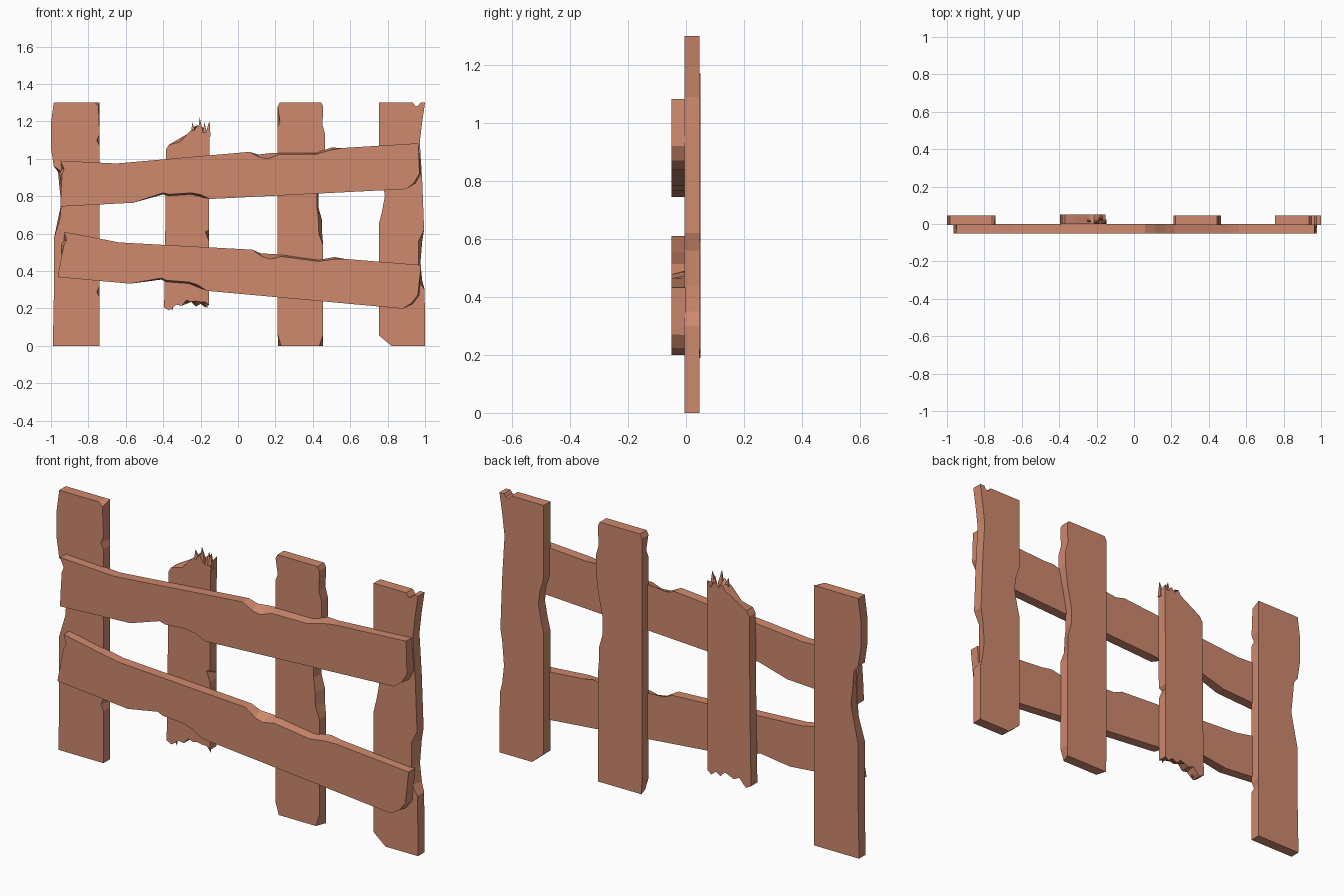
import bpy, bmesh, math
from mathutils import Matrix, Vector

wood = bpy.data.materials.new("wood")
wood.diffuse_color = (0.62, 0.25, 0.155, 1)


def finish(name, bm):
    bmesh.ops.recalc_face_normals(bm, faces=bm.faces)
    me = bpy.data.meshes.new(name)
    bm.to_mesh(me)
    bm.free()
    me.materials.append(wood)
    ob = bpy.data.objects.new(name, me)
    bpy.context.collection.objects.link(ob)
    return ob


def add_plank(bm, outline, y0, y1):
    """Extrude an (x, z) outline; optional (dx, dz) shifts the front edge to make chips."""
    pts = [p if len(p) == 4 else (*p, 0, 0) for p in outline]
    front = [bm.verts.new((x + dx, y0, z + dz)) for x, z, dx, dz in pts]
    back = [bm.verts.new((x, y1, z)) for x, z, dx, dz in pts]
    bm.faces.new(front)
    bm.faces.new(back[::-1])
    n = len(pts)
    for i in range(n):
        j = (i + 1) % n
        bm.faces.new((front[i], back[i], back[j], front[j]))


def plank(name, outline, y0, y1):
    bm = bmesh.new()
    add_plank(bm, outline, y0, y1)
    return finish(name, bm)


# Upright boards, listed up the left edge and down the right edge
POST_Y = (-0.006, 0.046)
plank("left_board", [
    (-0.99, 0), (-0.985, 0.25, 0, 0), (-0.985, 0.57), (-0.962, 0.68, 0.01, 0),
    (-0.945, 0.76), (-0.955, 0.85, 0.015, 0), (-0.962, 0.93, 0.02, 0),
    (-0.985, 0.96), (-1.0, 1.06), (-1.0, 1.19), (-0.985, 1.3),
    (-0.765, 1.3), (-0.74, 1.3, -0.006, -0.02), (-0.74, 1.13), (-0.74, 1.1, -0.015, 0),
    (-0.74, 1.07), (-0.74, 0.32), (-0.74, 0.29, -0.015, 0), (-0.74, 0.26),
    (-0.74, 0)], *POST_Y)

plank("middle_board", [
    (0.215, 0, 0.015, 0), (0.212, 0.06), (0.212, 1.17), (0.212, 1.2, 0.012, 0),
    (0.212, 1.28), (0.222, 1.3), (0.445, 1.3), (0.455, 1.28),
    (0.452, 1.18), (0.466, 1.13), (0.466, 1.05), (0.455, 0.95, -0.01, 0),
    (0.43, 0.83, -0.008, 0), (0.43, 0.74, -0.008, 0), (0.45, 0.67, -0.02, 0),
    (0.45, 0.6, -0.018, 0), (0.455, 0.54), (0.455, 0.06), (0.455, 0, -0.02, 0)],
    *POST_Y)

plank("right_board", [
    (0.82, 0), (0.755, 0.055), (0.755, 0.66), (0.77, 0.72), (0.785, 0.8), (0.775, 0.87),
    (0.755, 0.93), (0.755, 1.3), (0.935, 1.3), (0.95, 1.28), (0.965, 1.285),
    (0.975, 1.3), (1.0, 1.3), (0.985, 1.2), (0.972, 1.09), (0.985, 0.88),
    (0.995, 0.62), (0.985, 0.56, -0.02, 0), (0.975, 0.44, -0.01, 0),
    (0.985, 0.35, -0.02, 0), (0.998, 0.3), (1.0, 0)], *POST_Y)

# Broken board: snapped at both ends
bm = bmesh.new()
add_plank(bm, [
    (-0.395, 0.205), (-0.39, 0.5), (-0.385, 1.05), (-0.37, 1.075), (-0.31, 1.11, 0, -0.02),
    (-0.25, 1.145, 0, 0.01), (-0.235, 1.17, 0, -0.02), (-0.215, 1.15, 0, 0.03),
    (-0.19, 1.17, 0, -0.03), (-0.17, 1.14), (-0.152, 1.17, 0, -0.03),
    (-0.155, 0.62), (-0.155, 0.59, -0.02, 0.02), (-0.155, 0.56),
    (-0.155, 0.22), (-0.175, 0.205, 0, 0.03), (-0.2, 0.225, 0, 0.01),
    (-0.225, 0.21, 0, 0.03), (-0.25, 0.235), (-0.275, 0.225, 0, 0.02),
    (-0.3, 0.215), (-0.33, 0.23, 0, -0.01), (-0.355, 0.2), (-0.37, 0.19)], 0.0, 0.05)
# Splinters: base x, base z, tip x, tip z, depth centre
for bx, bz, tx, tz, y in [(-0.235, 1.13, -0.245, 1.195, 0.018), (-0.2, 1.13, -0.205, 1.222, 0.012),
                          (-0.18, 1.12, -0.178, 1.195, 0.03), (-0.163, 1.12, -0.152, 1.205, 0.012),
                          (-0.36, 0.24, -0.35, 0.185, 0.02), (-0.29, 0.25, -0.315, 0.21, 0.015),
                          (-0.18, 0.25, -0.162, 0.2, 0.02)]:
    base = [bm.verts.new((bx + sx * 0.016, y + sy * 0.011, bz))
            for sx, sy in ((-1, -1), (1, -1), (1, 1), (-1, 1))]
    tip = bm.verts.new((tx, y - 0.004, tz))
    bm.faces.new(base)
    for i in range(4):
        bm.faces.new((base[i], base[(i + 1) % 4], tip))
finish("broken_board", bm)

# Two cross rails share one shape; the lower is turned about its top left corner
rail = [
    (-0.95, 0.745), (-0.945, 0.85), (-0.955, 0.92, 0.015, 0), (-0.945, 0.945, 0.015, 0), (-0.95, 0.99),
    (-0.65, 0.975), (0.06, 1.037), (0.11, 1.023, 0.005, -0.015), (0.17, 1.03, -0.01, -0.03),
    (0.22, 1.033, 0, -0.01), (0.42, 1.033, 0, -0.008), (0.5, 1.06, 0, -0.012),
    (0.56, 1.058), (0.965, 1.083), (0.978, 0.92, -0.008, 0), (0.95, 0.87, -0.01, 0),
    (0.9, 0.838), (-0.15, 0.785), (-0.2, 0.797, 0, 0.012), (-0.25, 0.81, 0, 0.008),
    (-0.37, 0.802, 0, 0.008), (-0.4, 0.81, 0, 0.008), (-0.56, 0.765)]
plank("upper_rail", rail, -0.05, 0.0)
lower = plank("lower_rail", rail, -0.05, 0.0)
lower.data.transform(Matrix.Translation((-0.93, 0, 0.61))
                     @ Matrix.Rotation(math.radians(8.1), 4, 'Y')
                     @ Matrix.Translation((0.95, 0, -0.99)))
